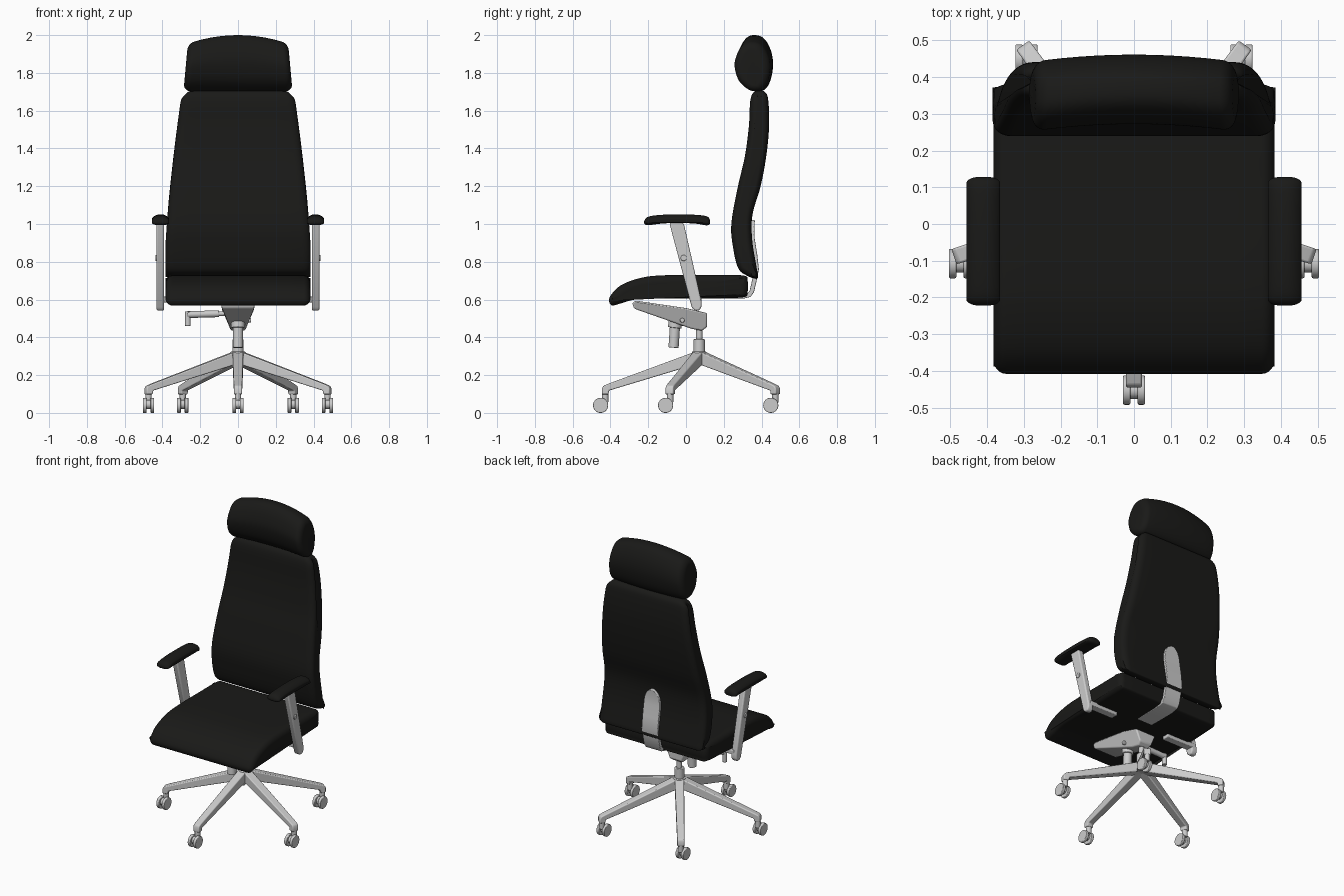
import bpy, bmesh, math
from mathutils import Vector, Matrix

if "Cube" in bpy.data.objects:
    bpy.data.objects.remove(bpy.data.objects["Cube"])

black = bpy.data.materials.new("black_fabric")
black.diffuse_color = (0.01, 0.01, 0.009, 1)
black.use_nodes = True
black.node_tree.nodes["Principled BSDF"].inputs["Base Color"].default_value = black.diffuse_color


def finish(name, bm, mat=None, bevel=0, matrix=None):
    bmesh.ops.recalc_face_normals(bm, faces=bm.faces)
    if matrix:
        bm.transform(matrix)
    me = bpy.data.meshes.new(name)
    bm.to_mesh(me)
    bm.free()
    ob = bpy.data.objects.new(name, me)
    bpy.context.collection.objects.link(ob)
    if mat:
        me.materials.append(mat)
    bpy.ops.object.select_all(action='DESELECT')
    ob.select_set(True)
    bpy.context.view_layer.objects.active = ob
    bpy.ops.object.shade_smooth_by_angle(angle=math.radians(35))
    if bevel:
        b = ob.modifiers.new("bevel", 'BEVEL')
        b.width, b.segments, b.limit_method = bevel, 3, 'ANGLE'
        # keep the bevel before the smoothing
        if len(ob.modifiers) > 1:
            ob.modifiers.move(len(ob.modifiers) - 1, 0)
    return ob


def loft(name, rings, **kw):
    bm = bmesh.new()
    vs = [[bm.verts.new(p) for p in r] for r in rings]
    n = len(vs[0])
    for a, b in zip(vs, vs[1:]):
        for i in range(n):
            j = (i + 1) % n
            bm.faces.new((a[i], a[j], b[j], b[i]))
    bm.faces.new(vs[0])
    bm.faces.new(vs[-1])
    return finish(name, bm, **kw)


def smooth(pts, steps=6):
    # closed Catmull-Rom curve through the points
    p = [Vector(q) for q in pts]
    n, out = len(p), []
    for i in range(n):
        a, b, c, d = p[i - 1], p[i], p[(i + 1) % n], p[(i + 2) % n]
        for k in range(steps):
            t = k / steps
            out.append(0.5 * (2 * b + (c - a) * t + (2 * a - 5 * b + 4 * c - d) * t * t
                              + (3 * b - a - 3 * c + d) * t ** 3))
    return out


def pad(name, pts, rx, rn, width, warp=lambda x, y, z: (x, y, z), cx=0):
    # side profile (y, z) swept across x, with rounded sides
    prof = smooth(pts)
    n = len(prof)
    area = sum(prof[i - 1].cross(prof[i]) for i in range(n))
    s = 1 if area > 0 else -1
    norm = []
    for i in range(n):
        t = (prof[(i + 1) % n] - prof[i - 1]).normalized()
        norm.append(Vector((t.y, -t.x)) * s)
    arc = [(math.cos(a), 1 - math.sin(a)) for a in (k * math.pi / 14 for k in range(8))]
    stations = [(-1, c, o) for c, o in arc]
    stations += [(f / 5, 0, 0) for f in range(-4, 5)]
    stations += [(1, c, o) for c, o in reversed(arc)]
    rings = []
    for f, c, o in stations:
        ring = []
        for p, m in zip(prof, norm):
            q = p - m * rn * o
            x = f * (width(p.y) - rx + rx * c)
            x, y, z = warp(x, q.x, q.y)
            ring.append((x + cx, y, z))
        rings.append(ring)
    return loft(name, rings, mat=black)


def plate(name, pts, hw, cx=0, **kw):
    # sharp side profile (y, z) extruded across x; hw gives the half width
    return loft(name, [[(cx + s * hw(y, z), y, z) for y, z in pts] for s in (-1, 1)], **kw)


def rod(name, a, b, r1, r2=None, seg=24, bevel=0.004):
    a, b = Vector(a), Vector(b)
    bm = bmesh.new()
    bmesh.ops.create_cone(bm, cap_ends=True, segments=seg, radius1=r1,
                          radius2=r1 if r2 is None else r2, depth=(b - a).length)
    m = Matrix.Translation((a + b) / 2) @ (b - a).to_track_quat('Z', 'Y').to_matrix().to_4x4()
    return finish(name, bm, bevel=bevel, matrix=m)


# Upholstery: seat, backrest, headrest
pad("seat", [(.30, .728), (.1, .73), (-.13, .728), (-.25, .712), (-.35, .672), (-.405, .61),
             (-.395, .57), (-.35, .578), (-.27, .6), (-.15, .605), (.1, .606), (.30, .612),
             (.326, .64), (.326, .70)], .035, .04, lambda z: .383)


def back_width(z):
    return .385 - .085 * max(0, (z - .85) / .83) ** 1.35 - .02 * max(0, (z - 1.64) / .07) ** 2


pad("backrest", [(.37, .71), (.32, .728), (.277, .765), (.25, .87), (.24, 1.0), (.273, 1.19),
                 (.312, 1.36), (.333, 1.52), (.34, 1.65), (.358, 1.697), (.39, 1.708),
                 (.422, 1.695), (.436, 1.65), (.44, 1.52), (.425, 1.36), (.395, 1.2),
                 (.352, 1.05), (.35, .92), (.372, .78), (.381, .725)], .045, .03, back_width)

pad("headrest", [(.36, 2.0), (.41, 1.985), (.447, 1.925), (.461, 1.85), (.45, 1.77),
                 (.424, 1.718), (.39, 1.703), (.345, 1.715), (.295, 1.77), (.272, 1.86),
                 (.288, 1.935), (.32, 1.985)], .035, .04, lambda z: .286 - .06 * (z - 1.7),
    lambda x, y, z: (x, y - .02 * (x / .28) ** 2,
                     z - .05 * (x / .28) ** 2 * max(0, (z - 1.7) / .3)))

# Armrests: pad, post, button and bracket under the seat
for side, s in (("left", -1), ("right", 1)):
    pad("armrest_pad_" + side, [(.128, 1.01), (.115, 1.038), (.06, 1.048), (-.05, 1.051),
                                (-.15, 1.047), (-.205, 1.036), (-.222, 1.01), (-.205, .994),
                                (-.13, 1.002), (-.05, 1.006), (.05, 1.002), (.112, .993)],
        .035, .017, lambda z: .046,
        lambda x, y, z: (x, y, z - .012 * (x / .046) ** 2 * max(0, (z - 1.0) / .05)), cx=s * .41)
    plate("armrest_post_" + side, [(-.088, 1.005), (-.012, 1.005), (.082, .59), (.082, .56),
                                   (.07, .542), (.045, .542), (.03, .56)],
          lambda y, z: .02, cx=s * .411, bevel=.008)
    rod("armrest_button_" + side, (s * .42, -.012, .82), (s * .437, -.012, .82), .016)
    plate("armrest_bracket_" + side, [(.03, .585), (.082, .585), (.082, .615), (.03, .615)],
          lambda y, z: .105, cx=s * .305, bevel=.005)

# Backrest bracket: bent strip with a rounded top
path = [(.09, .606), (.2, .606), (.31, .606), (.342, .614), (.36, .64), (.374, .70), (.386, .76),
        (.377, .84), (.364, .92), (.362, .96), (.363, .99), (.364, 1.01), (.365, 1.02)]
half = [.06] * 9 + [.056, .044, .026, .008]
rings = []
for i, ((y, z), w) in enumerate(zip(path, half)):
    a, b = path[max(i - 1, 0)], path[min(i + 1, len(path) - 1)]
    t = (Vector(b) - Vector(a)).normalized()
    ny, nz = -t.y * .024, t.x * .024
    rings.append([(-w, y, z), (w, y, z), (w, y + ny, z + nz), (-w, y + ny, z + nz)])
loft("backrest_bracket", rings, bevel=.004)

# Tilt mechanism with knob and levers
plate("tilt_mechanism", [(-.285, .582), (-.265, .594), (.0, .555), (.112, .528), (.112, .455),
                         (.085, .435), (.03, .445), (-.275, .552)],
      lambda y, z: .035 + .055 * min(1, max(0, (z - .43) / .13)), bevel=.008)
rod("tension_knob_neck", (0, -.05, .53), (0, -.06, .45), .036)
rod("tension_knob", (0, -.058, .465), (0, -.066, .345), .027)
rod("lever_rod", (-.11, -.03, .525), (0, -.03, .525), .012)
rod("lever_grip", (-.27, -.03, .52), (-.1, -.03, .525), .018)
rod("lever_tip", (-.266, -.03, .538), (-.266, -.03, .46), .015)
rod("short_lever", (0, -.02, .49), (.07, -.02, .49), .012)

# Gas column and hub
CY = .07
rod("gas_column", (0, CY, .36), (0, CY, .45), .017)
rod("column_sleeve", (0, CY, .27), (0, CY, .39), .03)
rod("base_hub", (0, CY, .26), (0, CY, .325), .045, .038)

# Five-star base with twin-wheel casters, all trailing forward
arm = [(0, .332), (.485, .153), (.508, .143), (.515, .13), (.515, .098), (.48, .098),
       (.478, .118), (.0, .262)]
for k in range(5):
    ang = math.pi + k * math.tau / 5
    plate(f"base_arm_{k + 1}", arm, lambda y, z: .029 - .014 * y, bevel=.006,
          matrix=Matrix.Translation((0, CY, 0)) @ Matrix.Rotation(ang, 4, 'Z'))
    x, y = -.498 * math.sin(ang), CY + .498 * math.cos(ang)
    rod(f"caster_stem_{k + 1}", (x, y, .055), (x, y, .112), .017)
    y -= .024
    rod(f"caster_axle_{k + 1}", (x - .022, y, .045), (x + .022, y, .045), .024)
    for n, s in (("a", -1), ("b", 1)):
        rod(f"caster_wheel_{k + 1}{n}", (x + s * .01, y, .04), (x + s * .03, y, .04), .04, seg=32)
